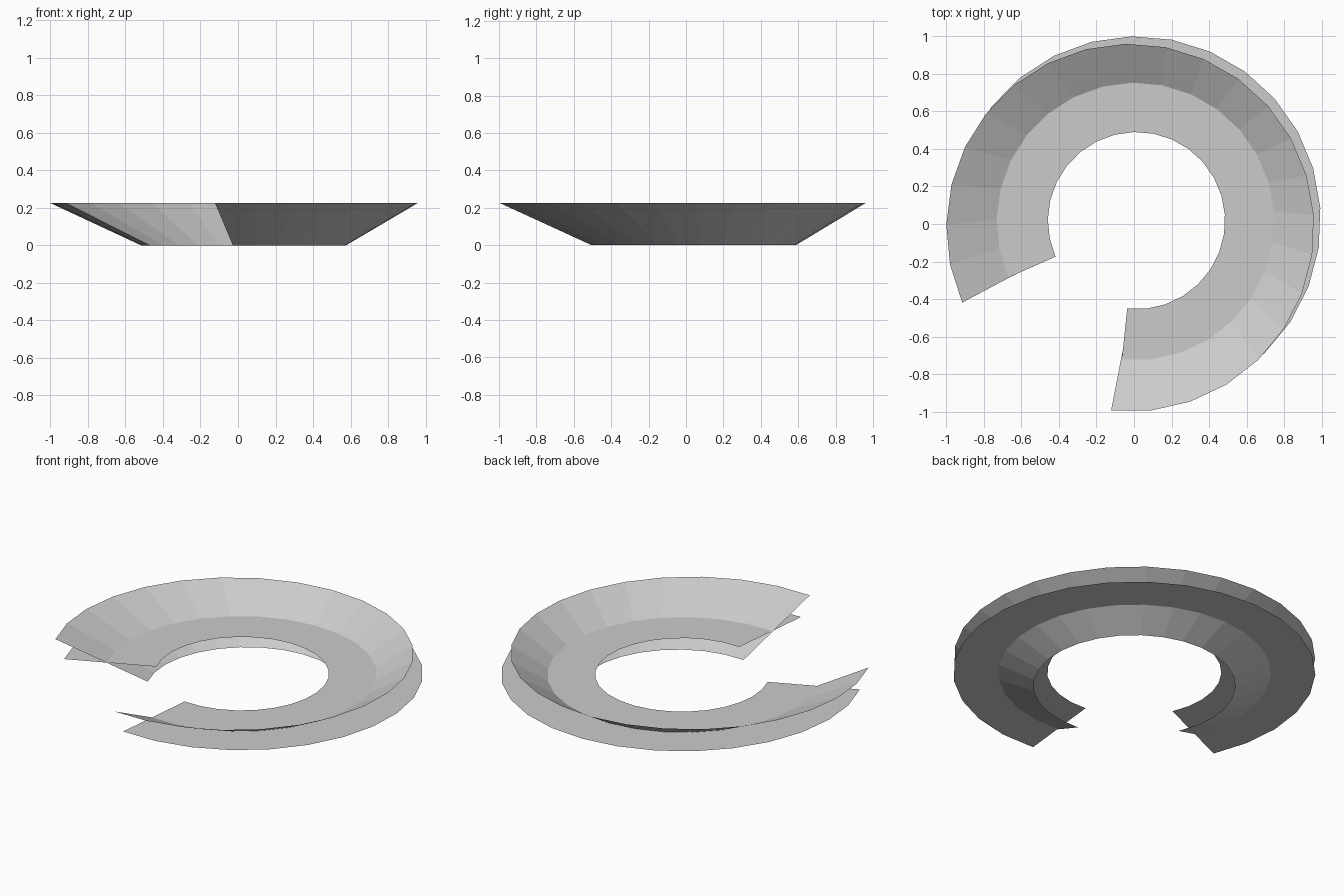
import bpy, bmesh, math

if "Cube" in bpy.data.objects:
    bpy.data.objects.remove(bpy.data.objects["Cube"])

GREY = 0.6
START, SWEEP, STEPS = math.radians(264), math.radians(300), 24

mat = bpy.data.materials.new("plain grey")
mat.use_nodes = True
mat.diffuse_color = (GREY, GREY, GREY, 1)
mat.node_tree.nodes["Principled BSDF"].inputs["Base Color"].default_value = (GREY, GREY, GREY, 1)


def arc(bm, centre, radius):
    """Open arc of vertices around a centre."""
    x, y, z = centre
    angles = [START + SWEEP * i / STEPS for i in range(STEPS + 1)]
    return [bm.verts.new((x + radius * math.cos(a), y + radius * math.sin(a), z)) for a in angles]


def band(name, inner, outer):
    """Thin sheet bridging two open arcs, each given as (centre, radius)."""
    bm = bmesh.new()
    a, b = arc(bm, *inner), arc(bm, *outer)
    for i in range(STEPS):
        bm.faces.new((a[i], b[i], b[i + 1], a[i + 1]))
    mesh = bpy.data.meshes.new(name)
    bm.to_mesh(mesh)
    bm.free()
    mesh.materials.append(mat)
    obj = bpy.data.objects.new(name, mesh)
    bpy.context.collection.objects.link(obj)
    return obj


# Sloping collar, leaning slightly off its base
band("sloping_collar", ((0.03, 0.04, 0), 0.547), ((-0.02, -0.02, 0.225), 0.98))
# Flat ring passing through the collar
band("flat_ring", ((0.013, 0.018, 0.1), 0.472), ((0.013, 0.018, 0.1), 0.982))
